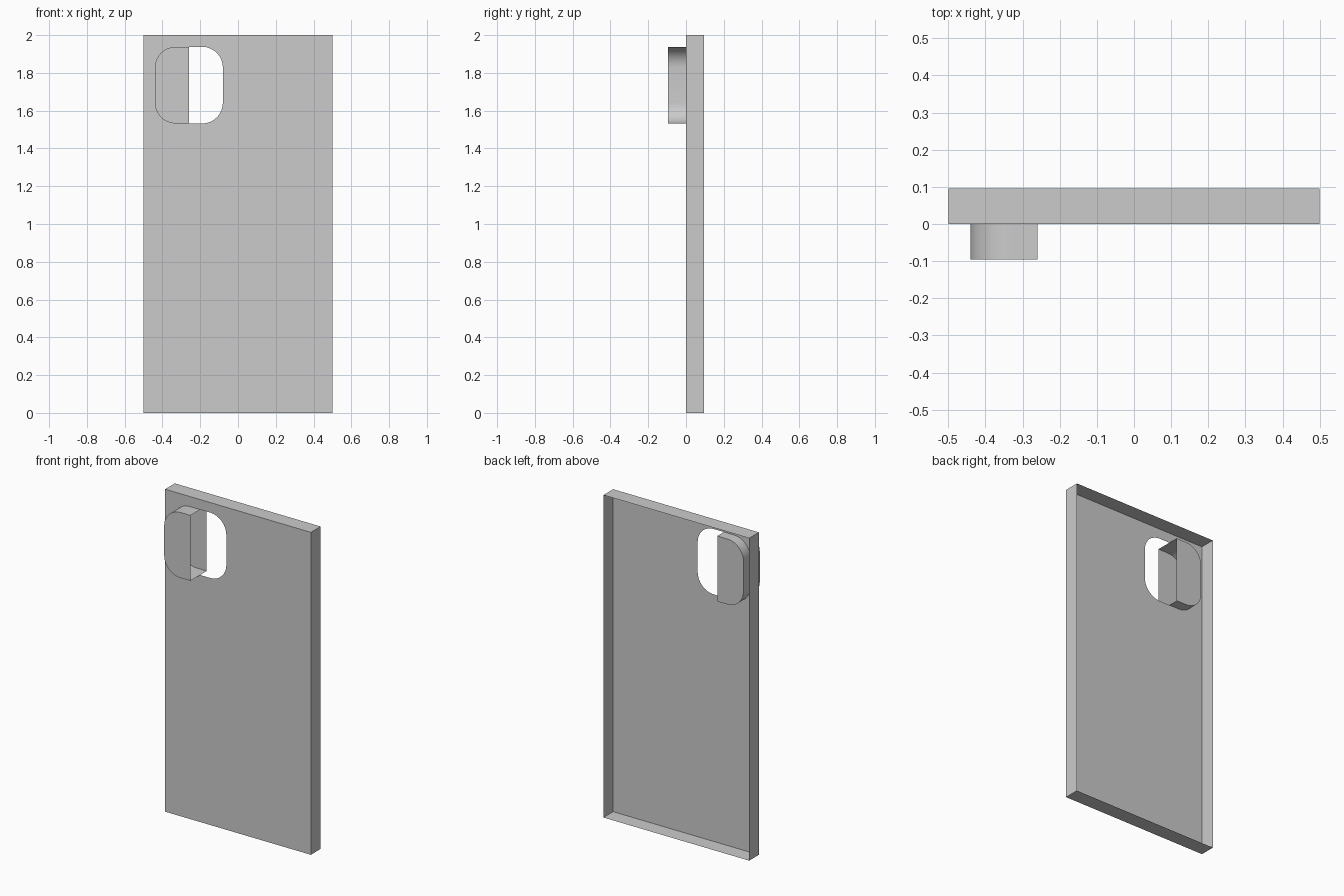
import bpy, bmesh
from math import sin, cos, pi

if "Cube" in bpy.data.objects:
    bpy.data.objects.remove(bpy.data.objects["Cube"])

DEPTH = 0.095                      # rim depth behind the plate, bump height in front
CX, CZ, HW, HH, R = -0.26, 1.735, 0.18, 0.203, 0.11   # camera window


def arc(sx, sz, a0, steps=8):
    """Quarter-round corner of the window, counter-clockwise from angle a0."""
    return [(CX + sx * (HW - R) + R * cos(a0 + pi / 2 * i / steps),
             CZ + sz * (HH - R) + R * sin(a0 + pi / 2 * i / steps))
            for i in range(steps + 1)]


def finish(bm, name):
    me = bpy.data.meshes.new(name)
    bm.to_mesh(me)
    bm.free()
    ob = bpy.data.objects.new(name, me)
    bpy.context.collection.objects.link(ob)
    return ob


def ring(bm, pts, y):
    return [bm.verts.new((x, y, z)) for x, z in pts]


def loop_edges(bm, vs):
    return [bm.edges.new((a, b)) for a, b in zip(vs, vs[1:] + vs[:1])]


left = arc(-1, 1, pi / 2) + arc(-1, -1, pi)
right = arc(1, -1, -pi / 2) + arc(1, 1, 0)

# Thin open-backed case: plate with a rounded window, plus the rim
bm = bmesh.new()
outer = ring(bm, [(-0.5, 0), (0.5, 0), (0.5, 2), (-0.5, 2)], 0)
edges = loop_edges(bm, outer)
hole = loop_edges(bm, ring(bm, left + right, 0))
bmesh.ops.triangle_fill(bm, edges=edges + hole, use_beauty=True, normal=(0, -1, 0))
back = ring(bm, [(v.co.x, v.co.z) for v in outer], DEPTH)
for i in range(4):
    j = (i + 1) % 4
    bm.faces.new((outer[i], back[i], back[j], outer[j]))
bmesh.ops.recalc_face_normals(bm, faces=bm.faces)
finish(bm, "case_shell")

# Half-window housing: hollow sleeve, capped front and back, open on its inner side
bm = bmesh.new()
profile = [(CX, CZ + HH)] + left + [(CX, CZ - HH)]
front = ring(bm, profile, -DEPTH)
rear = ring(bm, profile, 0.065)
bm.faces.new(front)
bm.faces.new(rear[::-1])
for i in range(len(profile) - 1):
    bm.faces.new((front[i], rear[i], rear[i + 1], front[i + 1]))
bmesh.ops.recalc_face_normals(bm, faces=bm.faces)
housing = finish(bm, "camera_housing")
bpy.context.view_layer.objects.active = housing
housing.select_set(True)
bpy.ops.object.shade_smooth_by_angle(angle=pi / 6)
